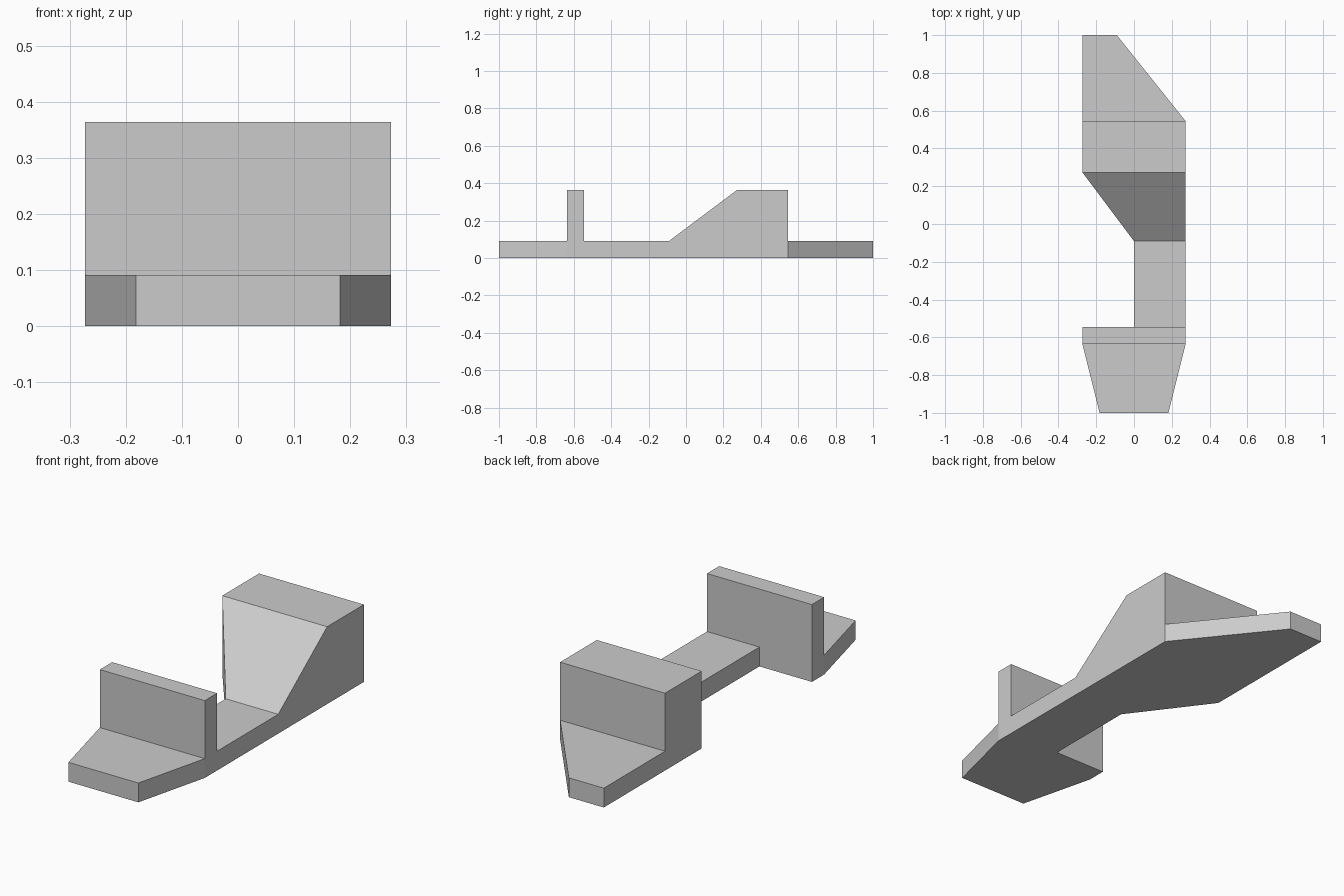
import bpy
import bmesh
from mathutils import Vector

U = 1 / 11  # the whole body sits on a grid of 22 units along its length

cube = bpy.data.objects.get("Cube")
if cube:
    bpy.data.objects.remove(cube, do_unlink=True)

grey = bpy.data.materials.new("plain_grey")
grey.use_nodes = True
colour = (0.6, 0.6, 0.6, 1)
grey.diffuse_color = colour
grey.node_tree.nodes["Principled BSDF"].inputs["Base Color"].default_value = colour


def prism(name, outline, sweep):
    """Extrude a closed outline of grid points along a grid vector."""
    bm = bmesh.new()
    face = bm.faces.new([bm.verts.new(Vector(p) * U) for p in outline])
    moved = bmesh.ops.extrude_face_region(bm, geom=[face])["geom"]
    verts = [v for v in moved if isinstance(v, bmesh.types.BMVert)]
    bmesh.ops.translate(bm, verts=verts, vec=Vector(sweep) * U)
    bmesh.ops.recalc_face_normals(bm, faces=bm.faces)
    mesh = bpy.data.meshes.new(name)
    bm.to_mesh(mesh)
    bm.free()
    mesh.materials.append(grey)
    obj = bpy.data.objects.new(name, mesh)
    bpy.context.collection.objects.link(obj)
    return obj


# Side profile: thin deck, upright plate, ramp and raised block
side = [(-12, 0), (-12, 1), (-7, 1), (-7, 4), (-6, 4), (-6, 1),
        (-1, 1), (3, 4), (6, 4), (6, 1), (12, 1), (12, 0)]
body = prism("stepped_body", [(-4, y, z) for y, z in side], (8, 0, 0))

# Plan outline: tapered nose, narrow neck, angled shoulder and tail
plan = [(-2, -11), (2, -11), (3, -7), (3, 6), (-1, 11),
        (-3, 11), (-3, 3), (0, -1), (0, -6), (-3, -6), (-3, -7)]
cutter = prism("plan_cutter", [(x, y, -1) for x, y in plan], (0, 0, 6))
cutter.hide_render = True

# Keep only what lies inside both shapes
trim = body.modifiers.new("plan_trim", 'BOOLEAN')
trim.operation = 'INTERSECT'
trim.solver = 'EXACT'
trim.object = cutter
bpy.context.view_layer.objects.active = body
bpy.ops.object.modifier_apply(modifier=trim.name)
bpy.data.objects.remove(cutter, do_unlink=True)
